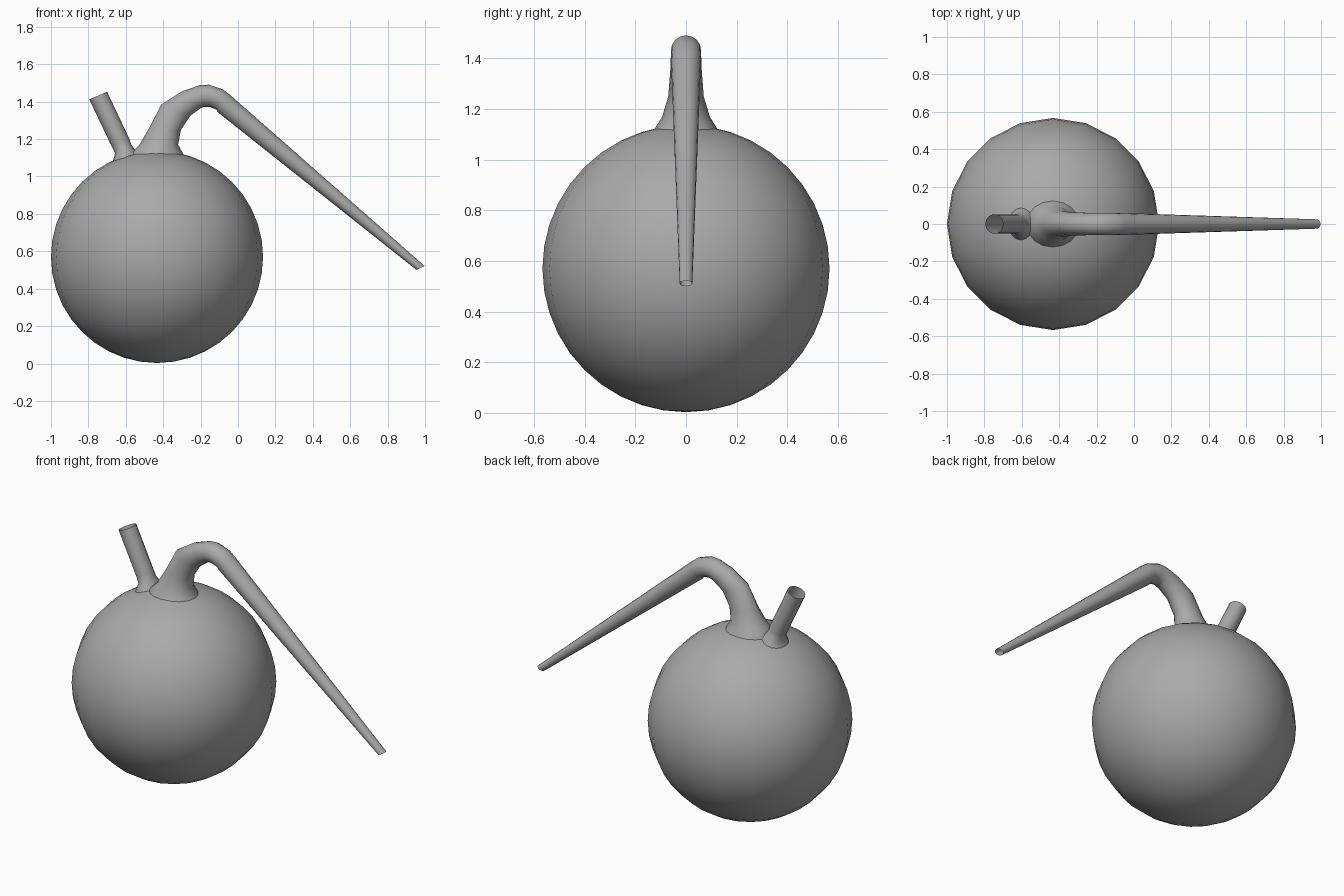
import bpy
import math
from mathutils import Vector

cube = bpy.data.objects.get("Cube")
if cube:
    bpy.data.objects.remove(cube, do_unlink=True)

GREY = (0.4, 0.4, 0.4, 1)
glass = bpy.data.materials.new("grey glass")
glass.use_nodes = True
glass.diffuse_color = GREY
glass.node_tree.nodes["Principled BSDF"].inputs["Base Color"].default_value = GREY


def finish(obj, name, angle):
    """Name, colour and smooth one part."""
    obj.name = name
    obj.data.materials.append(glass)
    bpy.ops.object.select_all(action='DESELECT')
    obj.select_set(True)
    bpy.context.view_layer.objects.active = obj
    bpy.ops.object.shade_smooth_by_angle(angle=math.radians(angle))


def tube(name, rings, sides):
    """Open tube through rings given as (outer x, z, inner x, z, half depth)."""
    verts, faces = [], []
    for ax, az, bx, bz, depth in rings:
        a, b = Vector((ax, 0, az)), Vector((bx, 0, bz))
        centre, half = (a + b) / 2, (a - b) / 2
        for i in range(sides):
            t = math.tau * i / sides
            verts.append(centre + half * math.cos(t) + Vector((0, depth * math.sin(t), 0)))
    for r in range(len(rings) - 1):
        for i in range(sides):
            j = (i + 1) % sides
            low, high = r * sides, (r + 1) * sides
            faces.append((low + j, low + i, high + i, high + j))
    mesh = bpy.data.meshes.new(name)
    mesh.from_pydata(verts, [], faces)
    obj = bpy.data.objects.new(name, mesh)
    bpy.context.collection.objects.link(obj)
    finish(obj, name, 60)


# Round body
bpy.ops.mesh.primitive_uv_sphere_add(segments=20, ring_count=20, radius=0.567,
                                     location=(-0.433, 0, 0.57))
finish(bpy.context.object, "flask_body", 40)

# Bent neck tapering into the long spout
tube("bent_spout", [
    (-0.58, 1.09, -0.28, 1.09, 0.14),
    (-0.575, 1.125, -0.295, 1.125, 0.122),
    (-0.53, 1.165, -0.32, 1.17, 0.095),
    (-0.48, 1.25, -0.305, 1.25, 0.07),
    (-0.41, 1.385, -0.255, 1.325, 0.062),
    (-0.30, 1.455, -0.20, 1.365, 0.06),
    (-0.205, 1.488, -0.18, 1.373, 0.06),
    (-0.155, 1.491, -0.15, 1.371, 0.06),
    (-0.08, 1.465, -0.115, 1.358, 0.06),
    (-0.04, 1.434, -0.11, 1.345, 0.059),
    (0.997, 0.522, 0.955, 0.50, 0.025),
], 16)

# Short filling neck with a flared foot
tube("filling_neck", [
    (-0.68, 1.06, -0.53, 1.12, 0.09),
    (-0.665, 1.095, -0.55, 1.14, 0.08),
    (-0.657, 1.125, -0.57, 1.17, 0.058),
    (-0.675, 1.16, -0.58, 1.20, 0.052),
    (-0.795, 1.412, -0.70, 1.453, 0.052),
], 16)
